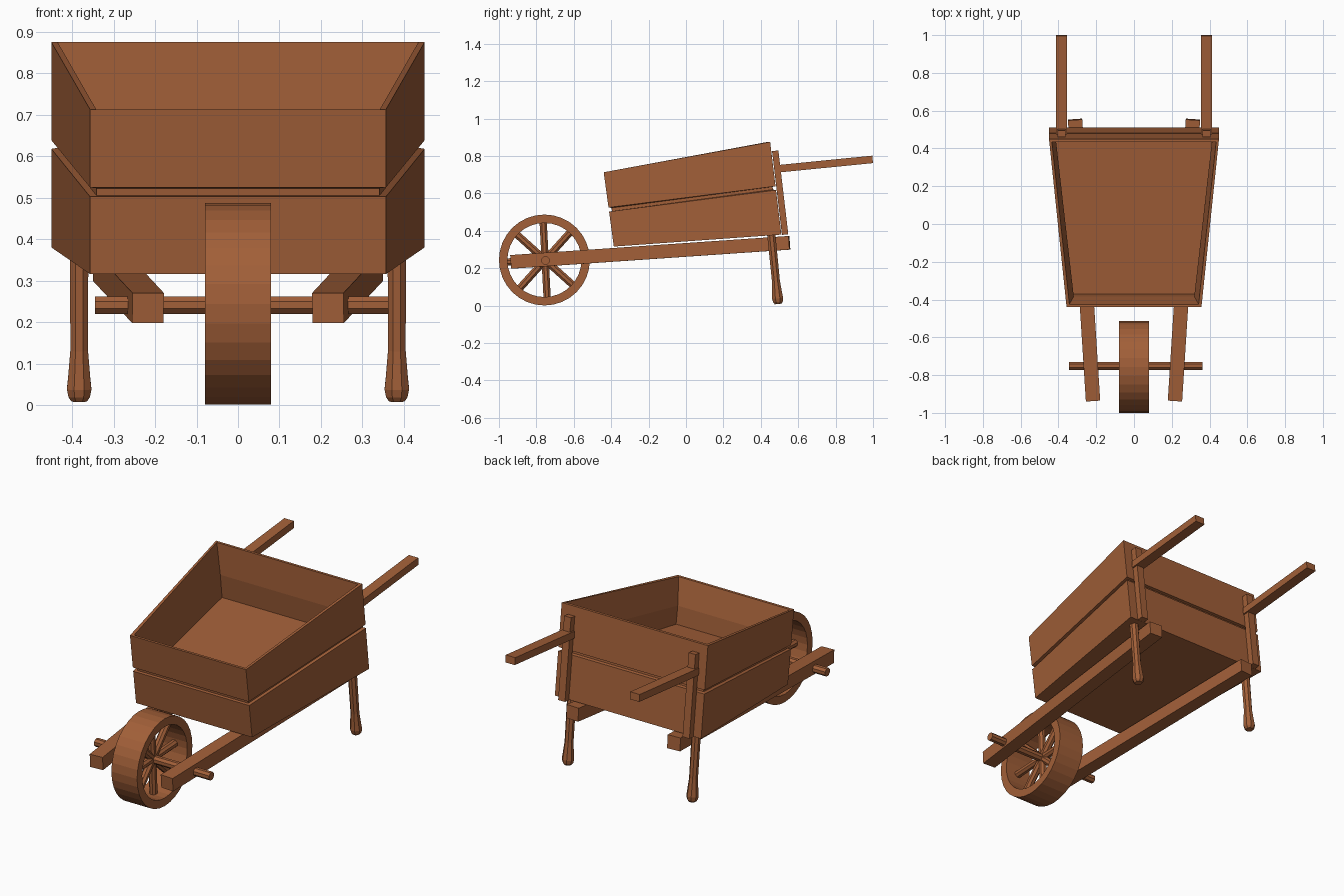
import bpy, bmesh, math
from mathutils import Vector

if "Cube" in bpy.data.objects:
    bpy.data.objects.remove(bpy.data.objects["Cube"])

wood = bpy.data.materials.new("wood")
wood.diffuse_color = (0.36, 0.115, 0.04, 1)
wood.use_nodes = True
wood.node_tree.nodes["Principled BSDF"].inputs["Base Color"].default_value = wood.diffuse_color


def make(name, bm):
    bmesh.ops.recalc_face_normals(bm, faces=bm.faces)
    me = bpy.data.meshes.new(name)
    bm.to_mesh(me)
    bm.free()
    me.materials.append(wood)
    ob = bpy.data.objects.new(name, me)
    bpy.context.collection.objects.link(ob)
    return ob


def loft(name, rings, cap=True, closed=False):
    """Skin a list of equal-length point rings."""
    bm = bmesh.new()
    vs = [[bm.verts.new(p) for p in r] for r in rings]
    n = len(vs[0])
    pairs = list(zip(vs, vs[1:])) + ([(vs[-1], vs[0])] if closed else [])
    for a, b in pairs:
        for i in range(n):
            j = (i + 1) % n
            bm.faces.new((a[i], a[j], b[j], b[i]))
    if cap:
        bm.faces.new(vs[0][::-1])
        bm.faces.new(vs[-1])
    return make(name, bm)


def frame(a, b):
    a, b = Vector(a), Vector(b)
    d = (b - a).normalized()
    side = d.cross(Vector((0, 0, 1)) if abs(d.z) < 0.8 else Vector((0, 1, 0))).normalized()
    return a, b, side, side.cross(d)


def bar(name, a, b, w, t):
    """Rectangular bar from a to b, w wide across x and t thick."""
    a, b, s, u = frame(a, b)
    return loft(name, [[p + s * w / 2 * i + u * t / 2 * j
                        for i, j in ((-1, -1), (1, -1), (1, 1), (-1, 1))] for p in (a, b)])


def turned(name, a, b, profile, n=8):
    """Turned rod from a to b; profile = (fraction, radius) pairs."""
    a, b, s, u = frame(a, b)
    return loft(name, [[a.lerp(b, f) + r * (s * math.cos(k) + u * math.sin(k))
                        for k in (2 * math.pi * (i + 0.5) / n for i in range(n))]
                       for f, r in profile])


# Tray: bottom, lower plank, groove, upper plank, rim, inner wall, floor
def tray_ring(tf, tb, inset):
    f = Vector((0, -0.386, 0.316)).lerp(Vector((0, -0.44, 0.713)), tf)
    b = Vector((0, 0.51, 0.38)).lerp(Vector((0, 0.45, 0.875)), tb)
    xf, xb = 0.357 - inset, 0.45 - inset
    return [(-xf, f.y + inset, f.z), (xf, f.y + inset, f.z),
            (xb, b.y - inset, b.z), (-xb, b.y - inset, b.z)]


loft("tray", [tray_ring(*r) for r in (
    (0, 0, 0), (0.47, 0.48, 0), (0.476, 0.486, 0.016), (0.52, 0.516, 0.016),
    (0.526, 0.522, 0), (1, 1, 0), (1, 1, 0.015), (0.65, 0.65, 0.038), (0.4, 0.38, 0.036))])

# Wheel rim
WY, WZ, SEG = -0.757, 0.244, 32
loft("wheel_rim", [[(x, WY + r * math.cos(2 * math.pi * i / SEG), WZ + r * math.sin(2 * math.pi * i / SEG))
                    for i in range(SEG)]
                   for x, r in ((-0.079, 0.243), (0.079, 0.243), (0.079, 0.198), (-0.079, 0.198))],
     cap=False, closed=True)

# Spokes and axle
for i in range(4):
    k = math.radians(3 + 45 * i)
    v = Vector((0, math.cos(k), math.sin(k))) * 0.205
    c = Vector((0, WY + 0.004, WZ))
    turned(f"wheel_spoke_{i + 1}", c - v, c + v, ((0, 0.021), (1, 0.021)))
turned("axle", (-0.345, -0.751, 0.241), (0.363, -0.751, 0.241), ((0, 0.023), (1, 0.023)))

# Paired parts
for side, s in (("left", -1), ("right", 1)):
    bar(f"{side}_beam", (s * 0.217, -0.935, 0.234), (s * 0.312, 0.553, 0.336), 0.076, 0.073)
    bar(f"{side}_post", (s * 0.383, 0.53, 0.38), (s * 0.383, 0.477, 0.828), 0.042, 0.034)
    bar(f"{side}_handle", (s * 0.383, 0.475, 0.73), (s * 0.383, 0.998, 0.782), 0.058, 0.04)
    turned(f"{side}_leg", (s * 0.383, 0.493, 0.009), (s * 0.383, 0.456, 0.38),
           ((0, 0.02), (0.03, 0.028), (0.08, 0.032), (0.15, 0.029), (0.33, 0.023), (1, 0.024)))
